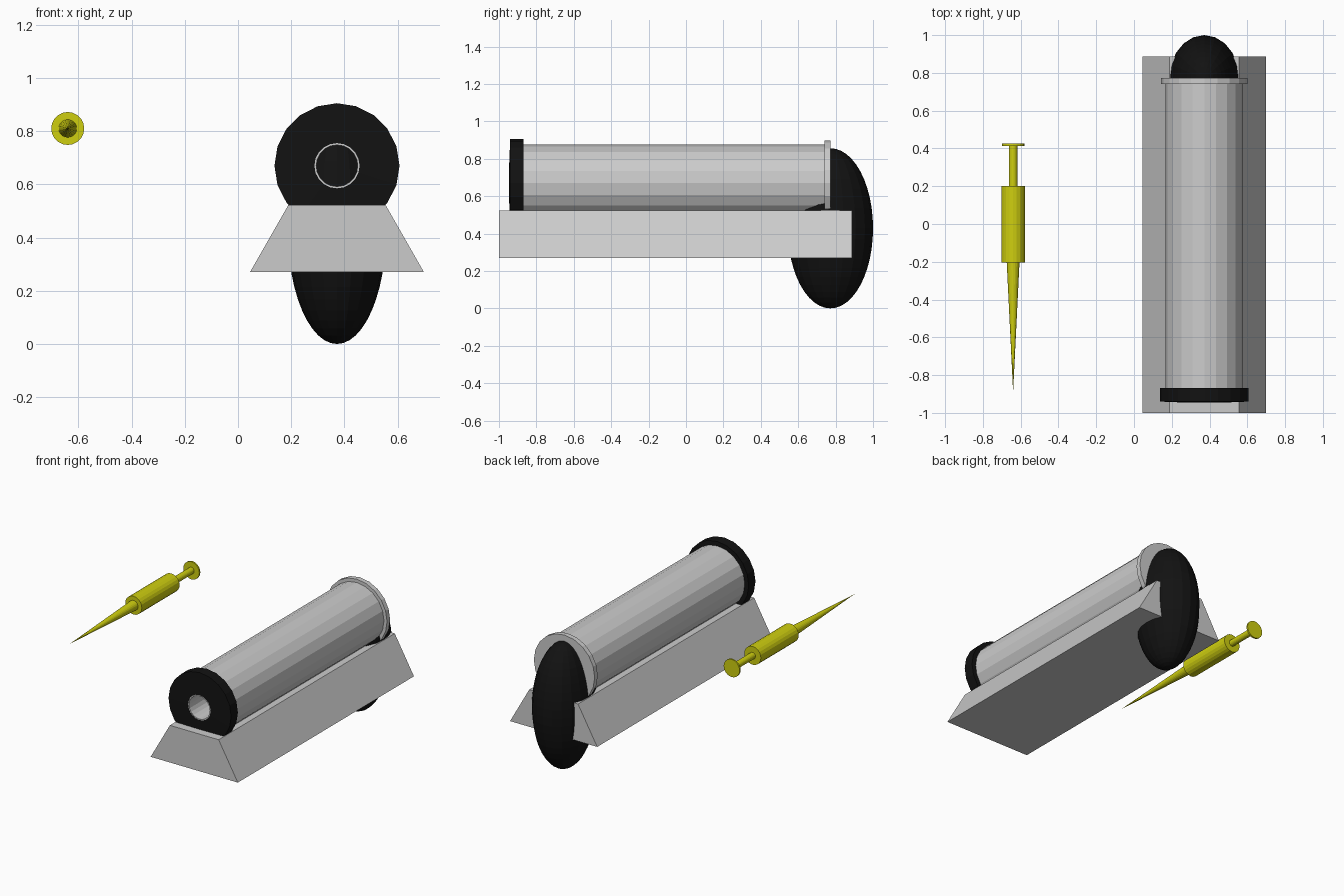
import bpy, bmesh
from math import sin, cos, tau

if "Cube" in bpy.data.objects:
    bpy.data.objects.remove(bpy.data.objects["Cube"])

SIDES = 20


def material(name, color):
    m = bpy.data.materials.new(name)
    m.diffuse_color = color
    m.use_nodes = True
    m.node_tree.nodes["Principled BSDF"].inputs["Base Color"].default_value = m.diffuse_color
    return m


BLACK = material("black", (0.006, 0.006, 0.006, 1))
YELLOW = material("yellow", (0.62, 0.62, 0.005, 1))


def finish(name, bm, mat=None):
    bmesh.ops.recalc_face_normals(bm, faces=bm.faces)
    me = bpy.data.meshes.new(name)
    bm.to_mesh(me)
    bm.free()
    ob = bpy.data.objects.new(name, me)
    bpy.context.collection.objects.link(ob)
    if mat:
        me.materials.append(mat)
    return ob


def lathe(name, profile, x, z, mat=None, closed=False):
    """Turn a (y, radius) profile around an axis parallel to y."""
    bm = bmesh.new()
    rings = []
    for y, r in profile:
        if r == 0:
            rings.append([bm.verts.new((x, y, z))] * SIDES)
        else:
            rings.append([bm.verts.new((x + r * cos(tau * i / SIDES), y, z + r * sin(tau * i / SIDES)))
                          for i in range(SIDES)])
    pairs = list(zip(rings, rings[1:]))
    if closed:
        pairs.append((rings[-1], rings[0]))
    for a, b in pairs:
        for i in range(SIDES):
            j = (i + 1) % SIDES
            bm.faces.new(dict.fromkeys((a[i], a[j], b[j], b[i])))
    return finish(name, bm, mat)


CX, CZ = 0.372, 0.67

# Trapezoid base
bm = bmesh.new()
section = [(-0.327, 0.27), (0.327, 0.27), (0.183, 0.522), (-0.183, 0.522)]
face = bm.faces.new([bm.verts.new((CX + dx, -1, z)) for dx, z in section])
ext = bmesh.ops.extrude_face_region(bm, geom=[face])
bmesh.ops.translate(bm, vec=(0, 1.887, 0),
                    verts=[v for v in ext["geom"] if isinstance(v, bmesh.types.BMVert)])
# keep the extruded start cap as the front end
if not any(all(abs(v.co.y + 1) < 1e-5 for v in f.verts) for f in bm.faces):
    bm.faces.new([v for v in bm.verts if abs(v.co.y + 1) < 1e-5])
finish("base", bm)

# Barrel with a blind bore and a thin muzzle liner
lathe("barrel", [(0.7, 0), (0.7, 0.078), (-0.945, 0.078), (-0.945, 0.085), (-0.87, 0.085),
                 (-0.87, 0.205), (0.76, 0.205), (0.76, 0)], CX, CZ)

# Rear flange and front cap ring
lathe("rear_flange", [(0.74, 0), (0.74, 0.228), (0.773, 0.228), (0.773, 0)], CX, CZ)
lathe("front_cap", [(-0.868, 0.085), (-0.946, 0.085), (-0.94, 0.235), (-0.868, 0.235)],
      CX, CZ, BLACK, closed=True)

# Tall rear ellipsoid
bm = bmesh.new()
bmesh.ops.create_uvsphere(bm, u_segments=20, v_segments=24, radius=1)
bmesh.ops.scale(bm, vec=(0.185, 0.228, 0.428), verts=bm.verts)
bmesh.ops.translate(bm, vec=(CX, 0.772, 0.428), verts=bm.verts)
finish("rear_ellipsoid", bm, BLACK)

# Separate dart: needle, body, rod and end disc
for name, profile in {
    "needle": [(-0.89, 0), (-0.2, 0.034), (-0.2, 0)],
    "dart_body": [(-0.205, 0), (-0.205, 0.062), (0.2, 0.062), (0.2, 0)],
    "plunger_rod": [(0.19, 0), (0.19, 0.022), (0.416, 0.022), (0.416, 0)],
    "plunger_disc": [(0.414, 0), (0.414, 0.06), (0.425, 0.06), (0.425, 0)],
}.items():
    lathe(name, profile, -0.64, 0.81, YELLOW)
